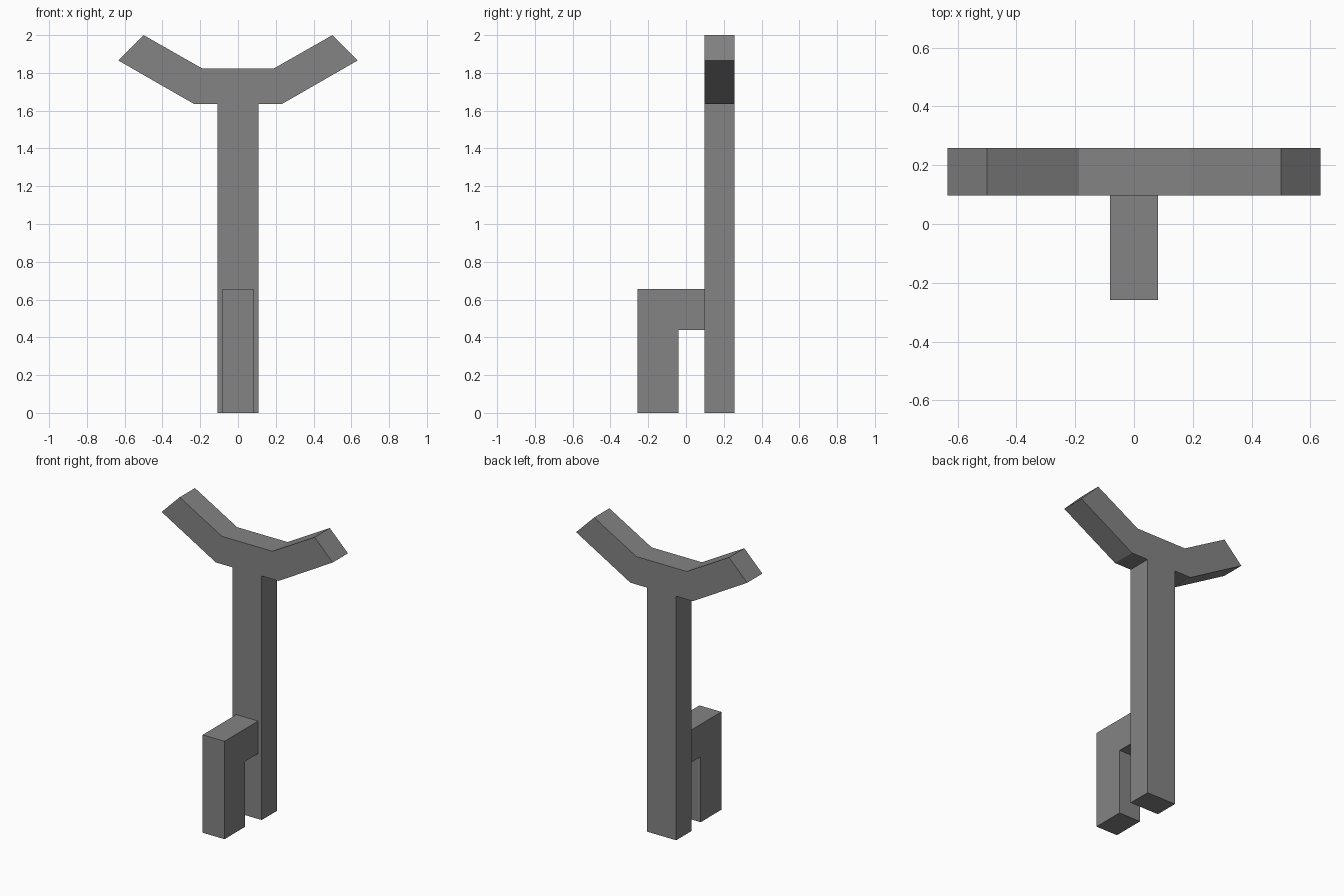
import bpy, bmesh
from mathutils import Vector

if "Cube" in bpy.data.objects:
    bpy.data.objects.remove(bpy.data.objects["Cube"])

grey = bpy.data.materials.new("mid grey")
grey.diffuse_color = (0.23, 0.23, 0.23, 1)
grey.use_nodes = True
grey.node_tree.nodes["Principled BSDF"].inputs["Base Color"].default_value = grey.diffuse_color


def prism(name, outline, axis, lo, hi):
    """Extrude a flat outline along x (outline is y, z) or y (outline is x, z)."""
    def place(p, d):
        return Vector((d, p[0], p[1])) if axis == "x" else Vector((p[0], d, p[1]))

    bm = bmesh.new()
    face = bm.faces.new([bm.verts.new(place(p, lo)) for p in outline])
    result = bmesh.ops.extrude_face_region(bm, geom=[face], use_keep_orig=True)
    moved = [v for v in result["geom"] if isinstance(v, bmesh.types.BMVert)]
    bmesh.ops.translate(bm, verts=moved, vec=place((0, 0), hi - lo))
    bmesh.ops.recalc_face_normals(bm, faces=bm.faces[:])
    bmesh.ops.triangulate(bm, faces=[f for f in bm.faces if len(f.verts) > 4])
    mesh = bpy.data.meshes.new(name)
    bm.to_mesh(mesh)
    bm.free()
    mesh.materials.append(grey)
    obj = bpy.data.objects.new(name, mesh)
    bpy.context.collection.objects.link(obj)
    return obj


# Upright post with the forked rest on top, mirrored from its right half
half = [(0.108, 0), (0.108, 1.635), (0.232, 1.635),
        (0.634, 1.866), (0.5, 2.0), (0.187, 1.822)]
prism("forked_post", half + [(-x, z) for x, z in reversed(half)], "y", 0.097, 0.258)

# Bent front leg joined to the post
prism("front_leg", [(-0.258, 0), (-0.04, 0), (-0.04, 0.438), (0.097, 0.438),
                    (0.097, 0.656), (-0.258, 0.656)], "x", -0.081, 0.081)
